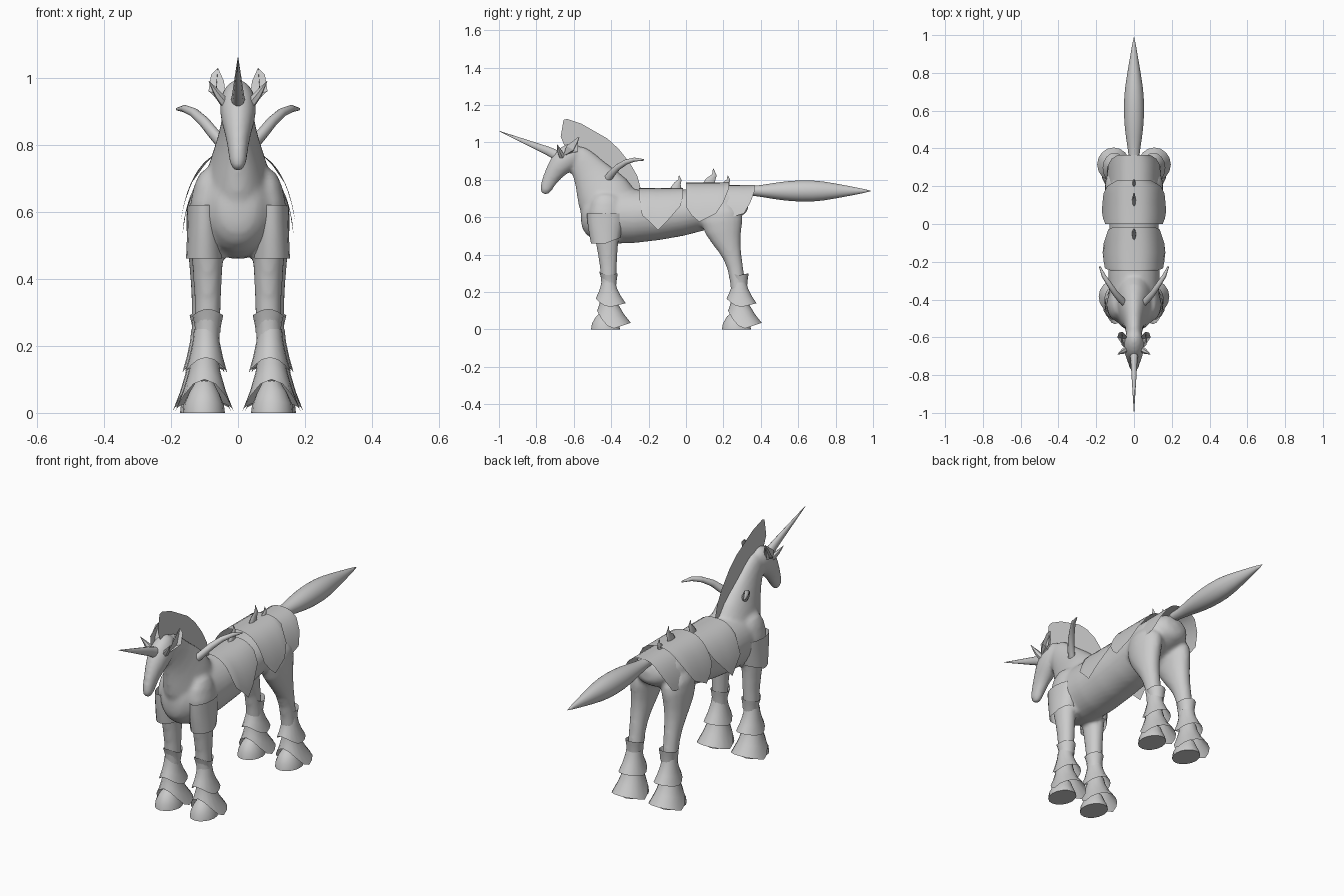
import bpy, bmesh, math
from mathutils import Vector

old = bpy.data.objects.get("Cube")
if old:
    bpy.data.objects.remove(old)

grey = bpy.data.materials.new("plain_grey")
grey.use_nodes = True
grey.diffuse_color = (0.6, 0.6, 0.6, 1)
grey.node_tree.nodes["Principled BSDF"].inputs["Base Color"].default_value = grey.diffuse_color


def finish(name, bm, mirror=False, subdivide=0, angle=50):
    bmesh.ops.recalc_face_normals(bm, faces=bm.faces)
    mesh = bpy.data.meshes.new(name)
    bm.to_mesh(mesh)
    bm.free()
    mesh.materials.append(grey)
    ob = bpy.data.objects.new(name, mesh)
    bpy.context.collection.objects.link(ob)
    if mirror:
        ob.modifiers.new("mirror", "MIRROR").use_mirror_merge = False
    if subdivide:
        ob.modifiers.new("round", "SUBSURF").levels = subdivide
    bpy.ops.object.select_all(action="DESELECT")
    ob.select_set(True)
    bpy.context.view_layer.objects.active = ob
    bpy.ops.object.convert(target="MESH")
    bpy.ops.object.shade_smooth_by_angle(angle=math.radians(angle))
    return ob


def strip(bm, rows, closed=False):
    for a, b in zip(rows, rows[1:]):
        for k in range(len(a) if closed else len(a) - 1):
            n = (k + 1) % len(a)
            bm.faces.new((a[k], a[n], b[n], b[k]))


def loft(name, rings, sides=16, **options):
    """Skin over elliptical rings (x, y, z, side radius, other radius)."""
    bm = bmesh.new()
    centres = [Vector(r[:3]) for r in rings]
    rows = []
    for i, (centre, ring) in enumerate(zip(centres, rings)):
        along = (centres[min(i + 1, len(centres) - 1)] - centres[max(i - 1, 0)]).normalized()
        side = (Vector((1, 0, 0)) - along * along.x).normalized()
        other = along.cross(side)
        angles = [math.tau * k / sides for k in range(sides)]
        rows.append([bm.verts.new(centre + side * ring[3] * math.cos(a) + other * ring[4] * math.sin(a))
                     for a in angles])
    strip(bm, rows, closed=True)
    bm.faces.new(rows[0])
    bm.faces.new(rows[-1])
    return finish(name, bm, **options)


def spine(name, rings, **options):
    """Loft along the middle plane from rings (y, z, side radius, other radius)."""
    return loft(name, [(0, *ring) for ring in rings], **options)


def bell(name, x, top, bottom, lift, back, sides=16):
    """Open flared cuff; top and bottom are (y, z, x radius, y radius)."""
    bm = bmesh.new()
    rows = []
    for f in (0, 0.3, 0.65, 1):
        flare = f ** 1.5
        row = []
        for k in range(sides):
            a = math.tau * k / sides
            c = math.cos(a)
            edge = lift * max(0, c) ** 2 + back * max(0, -c)
            y, z, rx, ry = [p + (q - p) * (f if i == 1 else flare)
                            for i, (p, q) in enumerate(zip(top, bottom))]
            row.append(bm.verts.new((x + rx * math.sin(a), y - ry * c, z + edge * f)))
        rows.append(row)
    strip(bm, rows, closed=True)
    return finish(name, bm, mirror=True)


def shell(name, half_width, top, columns, steps=9):
    """Plate draped over the back; columns are (y, lowest z)."""
    bm = bmesh.new()
    rows = []
    base = 0.5
    for y, low in columns:
        limit = math.acos((low - base) / (top - base))
        row = []
        for k in range(-steps, steps + 1):
            a = limit * k / steps
            x = math.copysign(half_width * abs(math.sin(a)) ** 0.8, a)
            row.append(bm.verts.new((x, y, base + (top - base) * math.cos(a))))
        rows.append(row)
    strip(bm, rows)
    return finish(name, bm)


def plate(name, points, mirror=False):
    bm = bmesh.new()
    bm.faces.new([bm.verts.new(p) for p in points])
    bmesh.ops.triangulate(bm, faces=bm.faces[:])
    return finish(name, bm, mirror=mirror, angle=20)


# Torso, neck, head and legs
torso = spine("torso", [(-.565, .62, .04, .06), (-.53, .62, .09, .12), (-.45, .61, .13, .155),
                        (-.3, .6, .145, .15), (0, .62, .13, .125), (.15, .66, .14, .11),
                        (.28, .68, .115, .085), (.335, .69, .06, .055)], subdivide=1)
neck = spine("neck", [(-.38, .6, .11, .14), (-.42, .69, .105, .17), (-.47, .77, .075, .135),
                      (-.52, .85, .052, .092), (-.565, .91, .045, .078), (-.61, .96, .035, .05)],
             subdivide=1)
head = spine("head", [(-.565, .975, .025, .03), (-.6, .945, .052, .066), (-.65, .905, .058, .072),
                      (-.69, .86, .048, .057), (-.725, .81, .033, .044), (-.755, .74, .027, .033),
                      (-.76, .722, .014, .016)], subdivide=1)
front_legs = loft("front_legs", [(.075, -.42, .74, .04, .07), (.088, -.43, .62, .062, .1),
                                 (.093, -.425, .52, .054, .07), (.09, -.42, .43, .044, .056),
                                 (.09, -.41, .25, .036, .037), (.1, -.42, .06, .045, .045)],
                  mirror=True, subdivide=1)
hind_legs = loft("hind_legs", [(.08, .2, .68, .07, .1), (.092, .185, .57, .068, .125),
                               (.097, .215, .48, .053, .08), (.1, .25, .39, .042, .047),
                               (.1, .278, .27, .036, .039), (.105, .29, .06, .045, .045)],
                 mirror=True, subdivide=1)

# Fuse them into one smooth skin
bpy.ops.object.select_all(action="DESELECT")
for ob in (torso, neck, head, front_legs, hind_legs):
    ob.select_set(True)
bpy.context.view_layer.objects.active = torso
bpy.ops.object.join()
torso.name = "body"
skin = torso.modifiers.new("fuse", "REMESH")
skin.mode = "VOXEL"
skin.voxel_size = 0.011
torso.modifiers.new("soften", "SMOOTH").iterations = 5
bpy.ops.object.convert(target="MESH")
bpy.ops.object.shade_smooth()

# Horn, tail, side tusks and brow spikes
spine("horn", [(-.66, .915, .024, .03), (-.74, .955, .017, .024), (-.998, 1.06, .001, .001)], sides=10)
spine("tail", [(.27, .745, .026, .026), (.36, .74, .026, .024), (.46, .74, .045, .043),
               (.56, .74, .055, .057), (.68, .74, .055, .06), (.78, .74, .04, .046),
               (1, .74, .001, .001)], subdivide=1)
loft("side_tusks", [(.035, -.43, .79, .018, .024), (.07, -.4, .83, .017, .02),
                    (.1, -.365, .867, .016, .017), (.13, -.32, .895, .014, .014),
                    (.16, -.275, .908, .011, .011), (.182, -.225, .906, .004, .004)],
     sides=10, mirror=True)
loft("brow_spikes", [(.035, -.66, .92, .016, .018), (.06, -.675, .95, .012, .014),
                     (.087, -.69, .99, .001, .001)], sides=6, mirror=True)

# Hooked spikes along the back
for place, y, size in (("front", -.055, .8), ("middle", .12, 1.15), ("rear", .205, .8)):
    spine(place + "_back_spike", [(y, .74, .012, .045 * size),
                                  (y + .01, .74 + .05 * size, .009, .022 * size),
                                  (y + .028 * size, .74 + .075 * size, .006, .011 * size),
                                  (y + .022 * size, .74 + .105 * size, .001, .001)], sides=8)

# Mane fin, ears and cheek guards
plate("mane", [(0, y, z) for y, z in ((-.64, .96), (-.67, 1.03), (-.655, 1.12), (-.635, 1.125),
      (-.56, 1.1), (-.42, 1.02), (-.36, .965), (-.3, .89), (-.26, .82),
      (-.24, .745), (-.38, .76), (-.5, .88))])
plate("ears", [(.035, -.61, .94), (.042, -.59, .99), (.06, -.57, 1.03), (.08, -.575, 1.01),
               (.088, -.6, .96), (.055, -.65, .93)], mirror=True)
plate("cheek_guards", [(.05, -.655, .93), (.065, -.64, .98), (.06, -.575, 1.03),
                       (.065, -.58, .95)], mirror=True)

# Armour draped over the back
shell("saddle_plate", .167, .755, [(-.25, .7), (-.235, .61), (-.2, .58), (-.15, .53),
                                   (-.1, .58), (-.03, .66), (-.015, .71)])
shell("hip_plate", .175, .785, [(0, .655), (.03, .61), (.07, .575), (.11, .595),
                                (.16, .62), (.2, .68), (.23, .755)])
shell("rump_plate", .15, .772, [(.15, .61), (.2, .6), (.26, .605), (.31, .62),
                                (.345, .68), (.365, .735)])

# Shoulder sleeves
bell("shoulder_sleeves", .1, (-.43, .62, .05, .1), (-.43, .46, .055, .078), 0, .03)

# Leg cuffs, fetlock skirts and hooves
for part, x, y in (("front", .095, -.415), ("hind", .103, .285)):
    bell(part + "_knee_cuffs", x - .005, (y + .005, .24, .037, .038), (y, .29, .046, .05), .02, .01)
    bell(part + "_upper_skirts", x, (y, .25, .036, .038), (y + .012, .12, .063, .08), .045, .02)
    bell(part + "_lower_skirts", x + .005, (y, .17, .04, .042), (y + .03, .005, .087, .09), .095, .03)
    loft(part + "_hooves", [(x + .007, y - .015, 0, .063, .078), (x + .007, y - .015, .025, .06, .073),
                            (x + .006, y - .01, .055, .047, .058), (x + .005, y, .085, .03, .035)],
         mirror=True)
